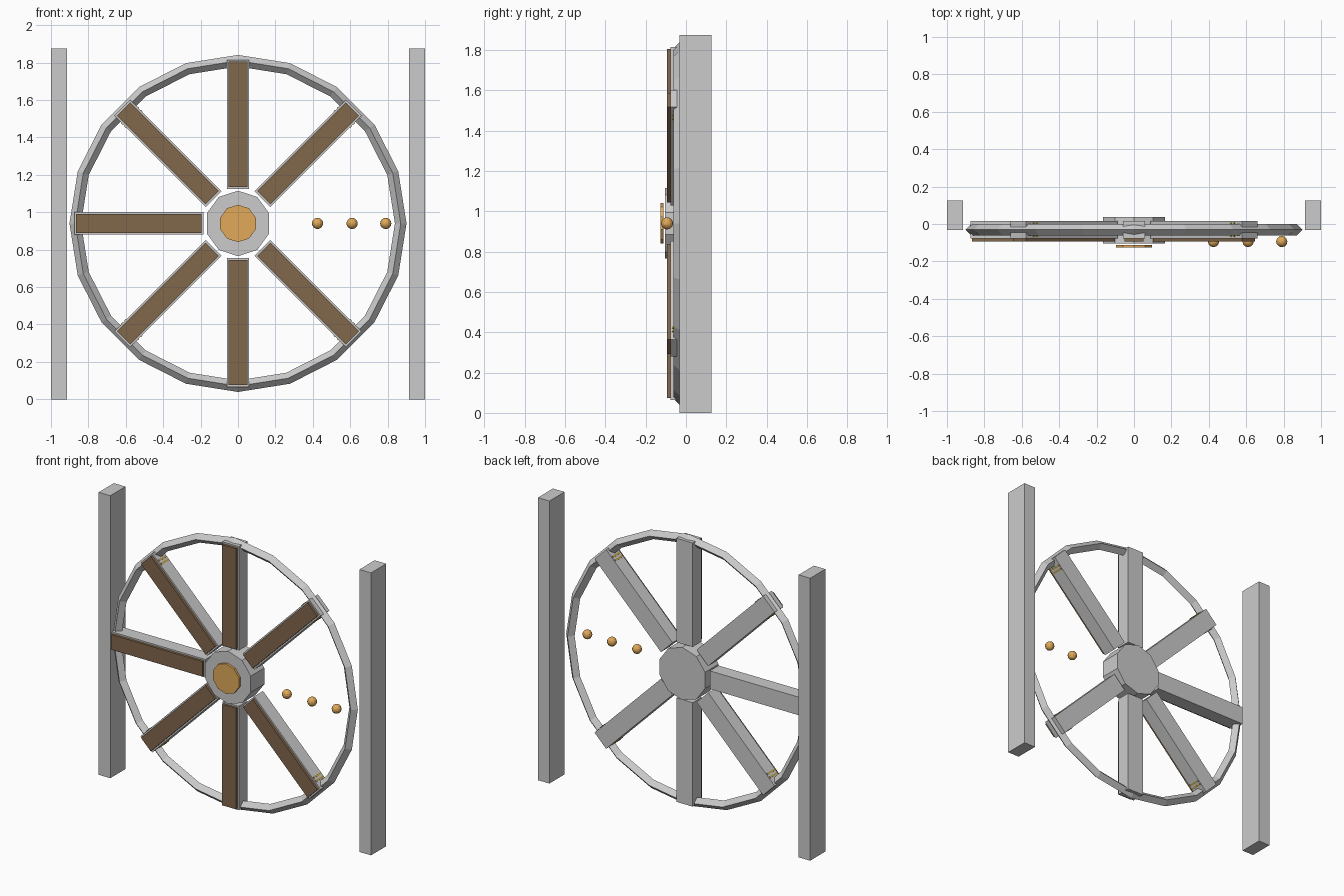
import bpy
from math import radians, pi
from mathutils import Matrix

if "Cube" in bpy.data.objects:
    bpy.data.objects.remove(bpy.data.objects["Cube"])

CZ = 0.94  # wheel centre height


def material(name, rgb):
    m = bpy.data.materials.new(name)
    m.diffuse_color = (*rgb, 1)
    m.use_nodes = True
    m.node_tree.nodes["Principled BSDF"].inputs["Base Color"].default_value = m.diffuse_color
    return m


brown = material("brown_wood", (0.22, 0.135, 0.07))
orange = material("orange_metal", (0.75, 0.40, 0.10))
gold = material("dull_gold", (0.50, 0.36, 0.08))


def finish(name, mat):
    ob = bpy.context.object
    ob.name = name
    if mat:
        ob.data.materials.append(mat)
    return ob


def box(name, x, y, z, mat=None, spin=None):
    """Box from (min, max) ranges; spin turns it around the wheel axle."""
    bpy.ops.mesh.primitive_cube_add(size=1)
    ob = finish(name, mat)
    size = [b - a for a, b in (x, y, z)]
    mid = [(a + b) / 2 for a, b in (x, y, z)]
    m = Matrix.Translation(mid) @ Matrix.Diagonal((*size, 1))
    if spin is not None:
        m = Matrix.Translation((0, 0, CZ)) @ Matrix.Rotation(-spin, 4, 'Y') @ m
    ob.data.transform(m)
    return ob


def disc(name, radius, y0, y1, sides, mat=None):
    bpy.ops.mesh.primitive_cylinder_add(vertices=sides, radius=radius, depth=y1 - y0,
                                        location=(0, (y0 + y1) / 2, CZ),
                                        rotation=(pi / 2, 0, 0))
    return finish(name, mat)


# side posts
for side, s in (("left", -1), ("right", 1)):
    box(side + "_post", sorted((s * 0.915, s * 1.0)), (-0.033, 0.126), (0, 1.875))

# rim with diamond cross-section
bpy.ops.mesh.primitive_torus_add(major_segments=20, minor_segments=4, major_radius=0.87,
                                 minor_radius=0.031, location=(0, -0.03, CZ),
                                 rotation=(pi / 2, 0, 0))
finish("wheel_rim", None)

# hub and its cap
disc("hub", 0.175, -0.104, 0.038, 10)
disc("hub_cap", 0.1, -0.126, -0.111, 10, orange)

# seven spokes with wooden facing (the right-hand one is missing)
for i in range(1, 8):
    a = radians(45 * i)
    box(f"spoke_{i}", (0.185, 0.875), (-0.077, 0.015), (-0.06, 0.06), None, a)
    box(f"spoke_facing_{i}", (0.195, 0.865), (-0.094, -0.077), (-0.05, 0.05), brown, a)
    # thin bands near the ends of the diagonal spokes
    if i % 2:
        for r in (0.785, 0.81):
            box(f"spoke_band_{i}", (r, r + 0.012), (-0.07, 0.008), (-0.064, 0.064), gold, a)

# row of balls in the open gap
for i, x in enumerate((0.425, 0.61, 0.79)):
    bpy.ops.mesh.primitive_uv_sphere_add(segments=12, ring_count=8, radius=0.03,
                                         location=(x, -0.094, CZ))
    finish(f"ball_{i + 1}", orange)
